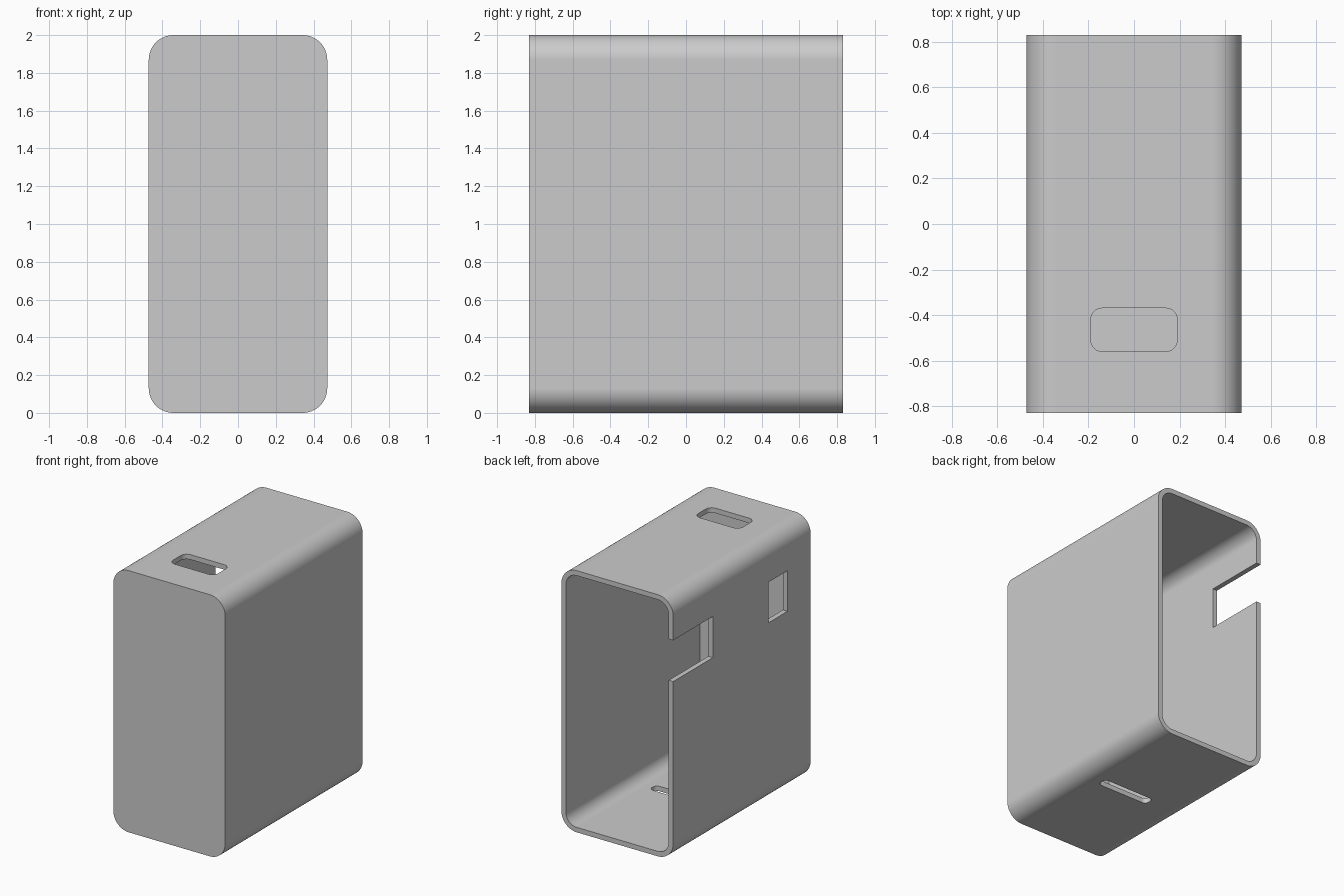
import bpy, bmesh, math
from mathutils import Vector

cube = bpy.data.objects.get("Cube")
if cube:
    bpy.data.objects.remove(cube, do_unlink=True)

W, D, H = 0.945, 1.66, 2.0      # overall width, depth, height
WALL, RADIUS = 0.038, 0.13
X, Y, Z = 0, 1, 2

grey = bpy.data.materials.new("light_grey")
grey.use_nodes = True
colour = (0.6, 0.6, 0.6, 1)
grey.diffuse_color = colour
grey.node_tree.nodes["Principled BSDF"].inputs["Base Color"].default_value = colour


def rounded_prism(name, lo, hi, axis, radius=0, steps=14):
    """Box from lo to hi whose four edges along axis are rounded."""
    u, v = [a for a in (X, Y, Z) if a != axis]
    corners = ((1, 1), (-1, 1), (-1, -1), (1, -1))
    bm = bmesh.new()
    ring = []
    for i, (su, sv) in enumerate(corners):
        cu = hi[u] - radius if su > 0 else lo[u] + radius
        cv = hi[v] - radius if sv > 0 else lo[v] + radius
        for k in range(steps + 1 if radius else 1):
            a = (i + k / steps) * math.pi / 2
            p = Vector((0, 0, 0))
            p[axis] = lo[axis]
            p[u] = cu + radius * math.cos(a)
            p[v] = cv + radius * math.sin(a)
            ring.append(bm.verts.new(p))
    face = bm.faces.new(ring)
    ext = bmesh.ops.extrude_face_region(bm, geom=[face], use_keep_orig=True)
    move = Vector((0, 0, 0))
    move[axis] = hi[axis] - lo[axis]
    bmesh.ops.translate(bm, vec=move,
                        verts=[g for g in ext["geom"] if isinstance(g, bmesh.types.BMVert)])
    bmesh.ops.recalc_face_normals(bm, faces=bm.faces[:])
    mesh = bpy.data.meshes.new(name)
    bm.to_mesh(mesh)
    bm.free()
    obj = bpy.data.objects.new(name, mesh)
    bpy.context.collection.objects.link(obj)
    mesh.materials.append(grey)
    return obj


# Outer body
x, y = W / 2, D / 2
shell = rounded_prism("case_shell", (-x, -y, 0), (x, y, H), Y, RADIUS)

# Cavity open at the back, then the openings through the walls
cutters = [
    rounded_prism("cavity", (-x + WALL, -y + WALL, WALL),
                  (x - WALL, y + 0.1, H - WALL), Y, RADIUS - WALL),
    rounded_prism("top_opening", (-0.19, -0.56, H - 0.1), (0.19, -0.37, H + 0.1), Z, 0.05, 8),
    rounded_prism("bottom_slot", (-0.15, -0.05, -0.1), (0.29, 0.03, 0.1), Z, 0.035, 8),
    rounded_prism("side_window", (-x - 0.1, -0.55, 1.38), (-x + 0.1, -0.32, 1.69), X),
    rounded_prism("side_notch", (-x - 0.1, 0.35, 1.37), (-x + 0.1, y + 0.1, 1.685), X),
]

bpy.ops.object.select_all(action="DESELECT")
bpy.context.view_layer.objects.active = shell
shell.select_set(True)
for cutter in cutters:
    cutter.hide_render = True
    mod = shell.modifiers.new(cutter.name, "BOOLEAN")
    mod.operation = "DIFFERENCE"
    mod.solver = "EXACT"
    mod.object = cutter
    bpy.ops.object.modifier_apply(modifier=mod.name)
    bpy.data.objects.remove(cutter, do_unlink=True)

# Smooth rounded edges, crisp rims
bpy.ops.object.shade_smooth_by_angle(angle=math.radians(30))
normals = shell.modifiers.new("flat_walls", "WEIGHTED_NORMAL")
normals.keep_sharp = True
